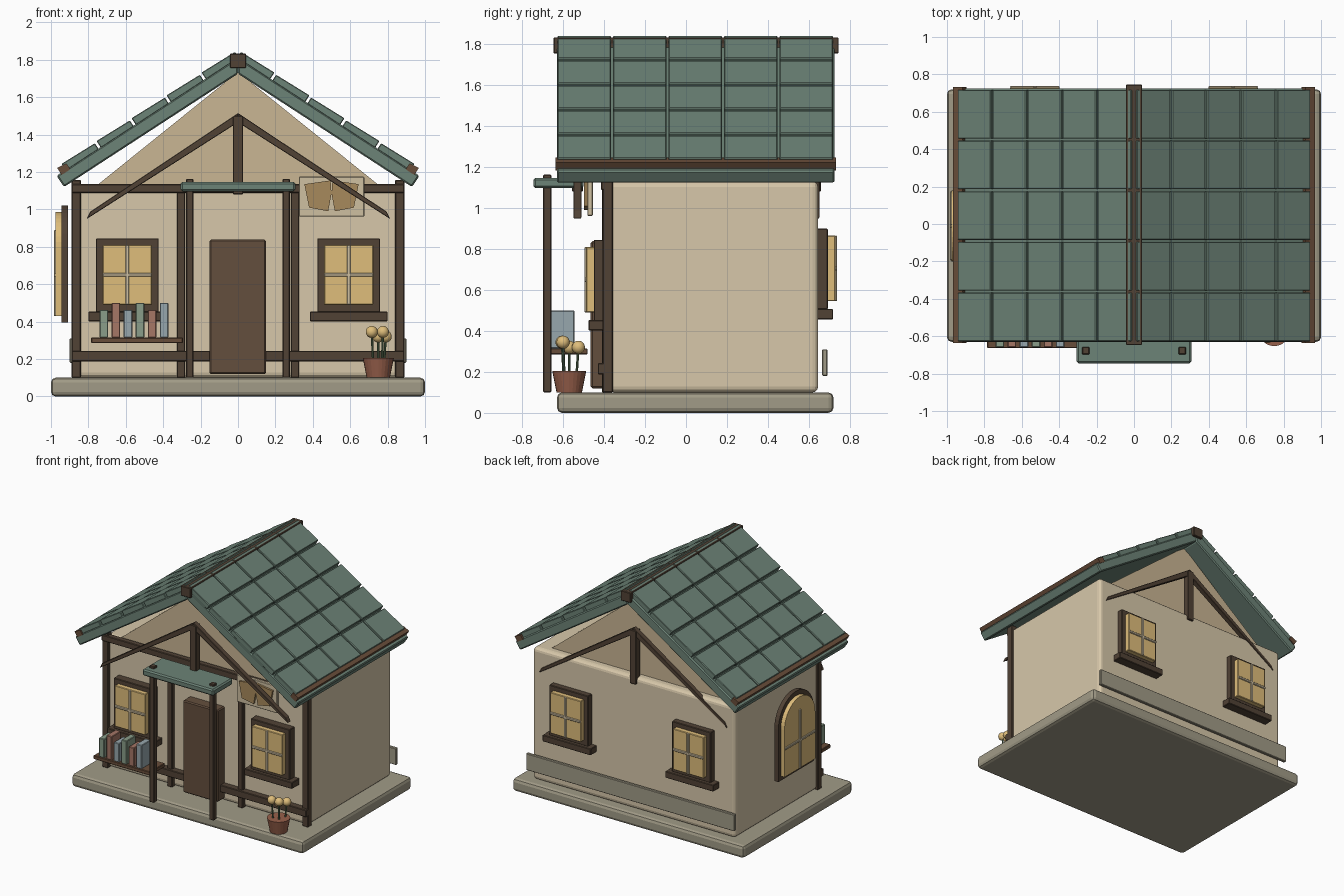
import bpy, bmesh
from math import atan, sin, cos, pi
from mathutils import Vector

if "Cube" in bpy.data.objects:
    bpy.data.objects.remove(bpy.data.objects["Cube"])


def mat(name, r, g, b):
    m = bpy.data.materials.new(name)
    m.diffuse_color = tuple((c / 255) ** 2.2 for c in (r, g, b)) + (1,)
    m.use_nodes = True
    m.node_tree.nodes["Principled BSDF"].inputs["Base Color"].default_value = m.diffuse_color
    return m


PLASTER = mat("plaster", 214, 198, 168)
GABLE = mat("gable_plaster", 200, 180, 146)
WOOD = mat("dark_wood", 82, 68, 56)
DOOR = mat("door_wood", 100, 80, 64)
SHELF = mat("shelf_wood", 104, 78, 60)
GREEN = mat("roof_green", 108, 130, 118)
STONE = mat("stone", 160, 154, 134)
GLASS = mat("warm_glass", 222, 188, 122)
PALE = mat("pale_trim", 205, 190, 160)
PAPER = mat("sign_brown", 166, 136, 92)
CLAY = mat("clay", 150, 96, 76)
STEM = mat("stem_green", 90, 112, 84)
BOOKS = [mat("book_green", 136, 156, 136), mat("book_red", 164, 118, 102), mat("book_blue", 150, 166, 172)]


def finish(name, bm, material, bevel=0, segments=1):
    bmesh.ops.recalc_face_normals(bm, faces=bm.faces)
    me = bpy.data.meshes.new(name)
    bm.to_mesh(me)
    bm.free()
    ob = bpy.data.objects.new(name, me)
    bpy.context.collection.objects.link(ob)
    me.materials.append(material)
    if bevel:
        mod = ob.modifiers.new("bevel", "BEVEL")
        mod.width, mod.segments, mod.limit_method = bevel, segments, "ANGLE"
    return ob


def prism(name, pts, axis, a, b, material, bevel=0, segments=1):
    """Profile of (u, z) points extruded along x or y from a to b."""
    place = (lambda u, z: (u, a, z)) if axis == "y" else (lambda u, z: (a, u, z))
    step = Vector((0, b - a, 0)) if axis == "y" else Vector((b - a, 0, 0))
    bm = bmesh.new()
    face = bm.faces.new([bm.verts.new(place(*p)) for p in pts])
    new = bmesh.ops.extrude_face_region(bm, geom=[face], use_keep_orig=True)["geom"]
    bmesh.ops.translate(bm, vec=step, verts=[v for v in new if isinstance(v, bmesh.types.BMVert)])
    return finish(name, bm, material, bevel, segments)


def box(name, x0, x1, y0, y1, z0, z1, material, bevel=0.004, segments=1):
    return prism(name, [(x0, z0), (x1, z0), (x1, z1), (x0, z1)], "y", y0, y1, material, bevel, segments)


def cone(name, a, b, r0, r1, material, sides=12):
    a, b = Vector(a), Vector(b)
    bm = bmesh.new()
    bmesh.ops.create_cone(bm, cap_ends=True, segments=sides, radius1=r0, radius2=r1, depth=(b - a).length)
    rot = (b - a).to_track_quat("Z", "Y").to_matrix()
    bmesh.ops.rotate(bm, matrix=rot, verts=bm.verts)
    bmesh.ops.translate(bm, vec=(a + b) / 2, verts=bm.verts)
    return finish(name, bm, material)


# Base, walls and gable
box("base", -1, 1, -0.63, 0.72, 0, 0.1, STONE, 0.025, 2)
box("walls", -0.875, 0.875, -0.38, 0.645, 0.1, 1.13, PLASTER, 0.028, 3)
prism("gable", [(-0.79, 1.1), (0.79, 1.1), (0, 1.735)], "y", -0.36, 0.58, GABLE)
box("back_plank", -0.9, 0.9, 0.665, 0.69, 0.18, 0.31, STONE)

# Roof: slabs, tiles, eave beams and ridge
ang = atan(0.652)


def slope(s, d, n):
    return (s * (d * cos(ang) + n * sin(ang)), 1.725 - d * sin(ang) + n * cos(ang))


for s in (-1, 1):
    prism("roof_slab", [(0, 1.725), (s * 0.93, 1.12), (s * 0.97, 1.18), (0, 1.812)], "y", -0.63, 0.725, GREEN, 0.008)
    for row in range(5):
        d0 = -0.05 + row * 0.2235
        d1 = d0 + 0.2235 - 0.014
        for col in range(5):
            y0 = -0.627 + col * 0.271
            prism("roof_tile", [slope(s, d0, 0.068), slope(s, d1, 0.068), slope(s, d1, 0.112), slope(s, d0, 0.107)],
                  "y", y0, y0 + 0.26, GREEN, 0.004)
    prism("eave_beam", [slope(s, 1.03, 0.062), slope(s, 1.085, 0.062), slope(s, 1.085, 0.107), slope(s, 1.03, 0.1)],
          "y", -0.637, 0.732, SHELF)
box("ridge_beam", -0.043, 0.043, -0.647, 0.745, 1.755, 1.833, WOOD)

# Timber frame on the front
for s in (-1, 1):
    box("corner_post", s * 0.865 - 0.025, s * 0.865 + 0.025, -0.407, -0.357, 0.1, 1.157, WOOD)
    box("inner_post", s * 0.305 - 0.022, s * 0.305 + 0.022, -0.41, -0.365, 0.1, 1.1, WOOD)
    box("porch_post", s * 0.258 - 0.02, s * 0.258 + 0.02, -0.697, -0.657, 0.1, 1.163, WOOD)
box("lower_rail", -0.89, 0.89, -0.43, -0.375, 0.188, 0.243, WOOD)
box("upper_rail", -0.89, 0.89, -0.415, -0.37, 1.088, 1.135, WOOD)
box("porch_canopy", -0.307, 0.307, -0.745, -0.5, 1.097, 1.147, GREEN, 0.01)
box("door", -0.153, 0.15, -0.465, -0.37, 0.12, 0.838, DOOR, 0.008)

# Gable trusses, front and back
for y in (-0.53, 0.632):
    box("king_post", -0.027, 0.027, y - 0.027, y + 0.027, 1.08, 1.5, WOOD)
    for s in (-1, 1):
        prism("truss_brace", [(0, 1.465), (s * 0.815, 0.948), (s * 0.795, 0.988), (0, 1.515)][::s] if s > 0 else
              [(0, 1.465), (-0.81, 0.948), (-0.79, 0.988), (0, 1.515)], "y", y - 0.02, y + 0.02, WOOD, 0.003)


# Square windows: f is the outward direction, w the wall plane
def window(cx, z, w, f):
    def part(name, hx, d0, d1, z0, z1, m, off=0.0):
        ya, yb = sorted((w + f * d0, w + f * d1))
        box(name, cx - hx, cx + hx, ya, yb, z + z0, z + z1, m)
    part("window_frame", 0.168, -0.02, 0.047, -0.2, 0.195, WOOD)
    part("window_glass", 0.132, 0.04, 0.085, -0.16, 0.16, GLASS)
    part("window_sill", 0.208, -0.02, 0.073, -0.248, -0.197, WOOD)
    part("window_upright", 0.01, 0.08, 0.093, -0.16, 0.16, PALE)
    part("window_crossbar", 0.132, 0.08, 0.093, -0.01, 0.01, PALE)


for s in (-1, 1):
    window(s * 0.592, 0.65, -0.403, -1)
    window(s * 0.53, 0.705, 0.645, 1)


# Arched window on the left wall
def arch(c, r, z0, zs):
    return [(c - r, z0), (c + r, z0)] + [(c + r * cos(pi * i / 20), zs + r * sin(pi * i / 20)) for i in range(21)]


prism("arch_frame", arch(-0.01, 0.22, 0.395, 0.802), "x", -0.945, -0.91, WOOD)
prism("arch_glass", arch(-0.01, 0.19, 0.43, 0.797), "x", -0.977, -0.94, GLASS)
box("arch_upright", -0.985, -0.97, -0.02, 0.0, 0.43, 0.89, PALE)
box("arch_crossbar", -0.985, -0.97, -0.195, 0.175, 0.64, 0.66, PALE)

# Bookshelf
box("shelf", -0.785, -0.295, -0.663, -0.48, 0.285, 0.315, SHELF)
for i in range(6):
    cx = -0.717 + i * 0.0644
    box("book", cx - 0.023, cx + 0.023, -0.66, -0.545, 0.315, 0.5 if i % 2 else 0.463, BOOKS[i % 3])

# Sign with an open-book shape
box("sign_board", 0.325, 0.675, -0.482, -0.455, 0.962, 1.175, PALE)
for s in (-1, 1):
    page = [(0.145, 1.135), (0.005, 1.155), (0.0, 1.085), (0.018, 0.99), (0.12, 1.01)]
    prism("sign_page", [(0.5 + s * u, z) for u, z in page], "y", -0.497, -0.478, PAPER)

# Flower pot
cone("flower_pot", (0.75, -0.57, 0.1), (0.75, -0.57, 0.205), 0.062, 0.083, CLAY, 24)
for x, y, z in ((0.715, -0.605, 0.345), (0.775, -0.6, 0.345), (0.79, -0.525, 0.32), (0.75, -0.57, 0.32)):
    cone("stem", (x * 0.8 + 0.15, y * 0.8 - 0.114, 0.19), (x, y, z), 0.006, 0.006, STEM, 8)
    bm = bmesh.new()
    bmesh.ops.create_uvsphere(bm, u_segments=16, v_segments=10, radius=0.032)
    bmesh.ops.translate(bm, vec=(x, y, z), verts=bm.verts)
    for f in bm.faces:
        f.smooth = True
    finish("blossom", bm, GLASS)
